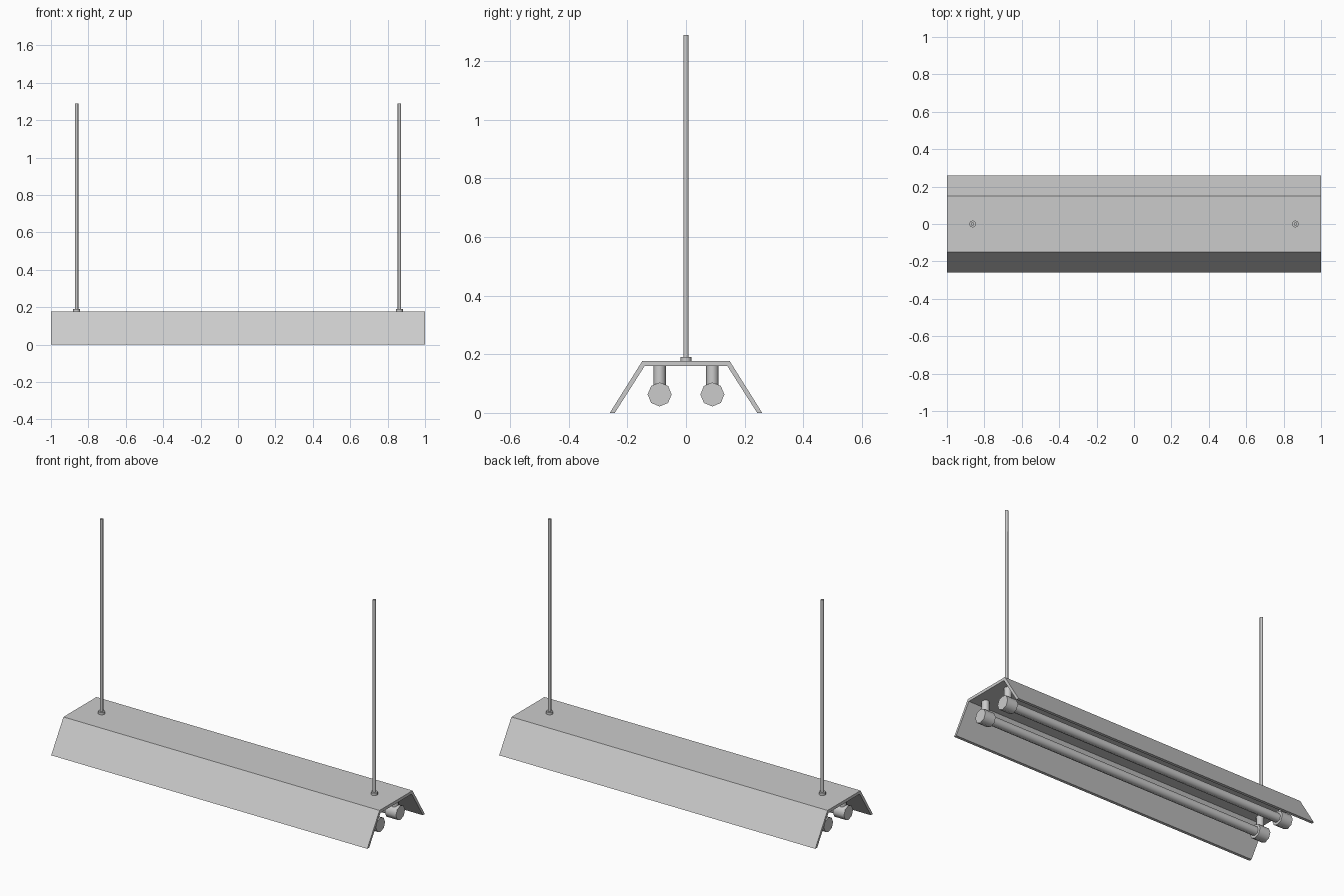
import bpy, bmesh, math
from mathutils import Vector

if "Cube" in bpy.data.objects:
    bpy.data.objects.remove(bpy.data.objects["Cube"])


def finish(name, bm):
    bmesh.ops.recalc_face_normals(bm, faces=bm.faces)
    mesh = bpy.data.meshes.new(name)
    bm.to_mesh(mesh)
    bm.free()
    ob = bpy.data.objects.new(name, mesh)
    bpy.context.collection.objects.link(ob)
    bpy.ops.object.select_all(action='DESELECT')
    ob.select_set(True)
    bpy.context.view_layer.objects.active = ob
    bpy.ops.object.shade_smooth_by_angle(angle=math.radians(50))
    return ob


def rod(name, start, end, radius, sides=8):
    a, b = Vector(start), Vector(end)
    bm = bmesh.new()
    bmesh.ops.create_cone(bm, cap_ends=True, segments=sides,
                          radius1=radius, radius2=radius, depth=(b - a).length)
    turn = (b - a).to_track_quat('Z', 'Y').to_matrix()
    bmesh.ops.rotate(bm, verts=bm.verts, matrix=turn)
    bmesh.ops.translate(bm, verts=bm.verts, vec=(a + b) / 2)
    return finish(name, bm)


# Folded sheet reflector, open at both ends
half = [(0.26, 0), (0.149, 0.177), (0.141, 0.16), (0.243, 0)]
outer, inner = half[:2], half[2:]
profile = ([(-y, z) for y, z in outer] + outer[::-1]
           + inner[::-1] + [(-y, z) for y, z in inner])
bm = bmesh.new()
rings = [[bm.verts.new((x, y, z)) for y, z in profile] for x in (-1, 1)]
n = len(profile)
for i in range(n):
    j = (i + 1) % n
    bm.faces.new((rings[0][i], rings[0][j], rings[1][j], rings[1][i]))
for ring in rings:
    bm.faces.new(ring)
finish("reflector", bm)

for sx, end in ((-1, "left"), (1, "right")):
    # Hanging rod and its collar
    x = sx * 0.863
    rod(f"hanging_rod_{end}", (x, 0, 0.17), (x, 0, 1.29), 0.009)
    rod(f"rod_collar_{end}", (x, 0, 0.17), (x, 0, 0.191), 0.019)

for sy, side in ((-1, "front"), (1, "back")):
    y = sy * 0.09
    # Fluorescent tube
    rod(f"tube_{side}", (-0.91, y, 0.063), (0.91, y, 0.063), 0.026)
    for sx, end in ((-1, "left"), (1, "right")):
        # Lamp holder with its post
        x = sx * 0.93
        rod(f"holder_{side}_{end}", (x - 0.035, y, 0.063), (x + 0.035, y, 0.063), 0.041)
        rod(f"holder_post_{side}_{end}", (x, y, 0.063), (x, y, 0.168), 0.021)
